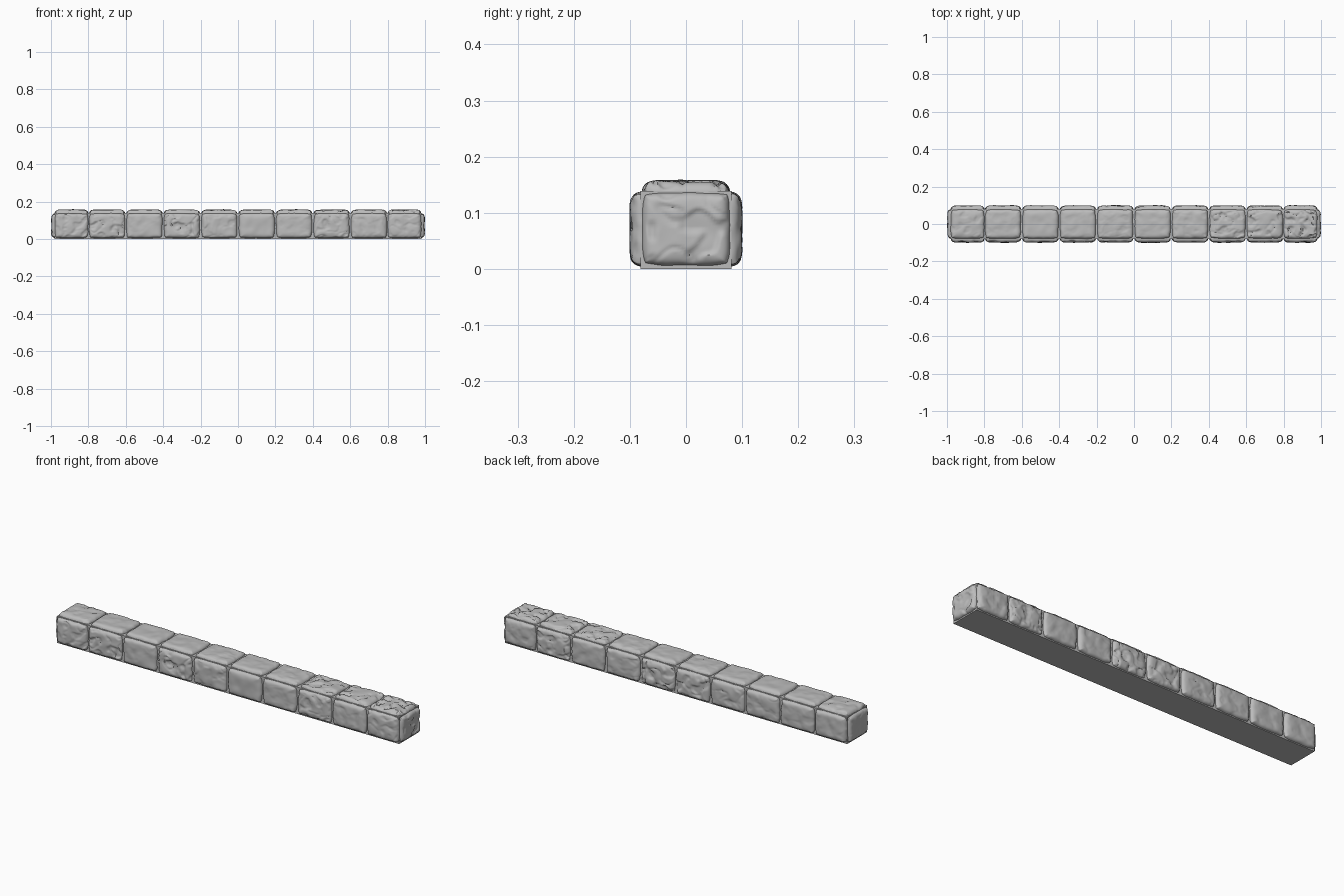
import bpy
import bmesh
import math
from mathutils import Vector, noise

if "Cube" in bpy.data.objects:
    bpy.data.objects.remove(bpy.data.objects["Cube"], do_unlink=True)

stone_grey = bpy.data.materials.new("stone_grey")
stone_grey.use_nodes = True
GREY = (0.5, 0.5, 0.5, 1)
stone_grey.diffuse_color = GREY
stone_grey.node_tree.nodes["Principled BSDF"].inputs["Base Color"].default_value = GREY

X, Y, Z = Vector((1, 0, 0)), Vector((0, 1, 0)), Vector((0, 0, 1))
DEPTH = 0.02      # how far a stone stands out of the core
BED = 0.004       # how far its rim is sunk into the core


def finish(name, bm):
    mesh = bpy.data.meshes.new(name)
    bmesh.ops.recalc_face_normals(bm, faces=bm.faces)
    bm.to_mesh(mesh)
    bm.free()
    obj = bpy.data.objects.new(name, mesh)
    bpy.context.collection.objects.link(obj)
    mesh.materials.append(stone_grey)
    return obj


def stone(name, centre, u, v, half_u, half_v, rough, seed):
    """Domed, worn stone face standing out along u x v."""
    out = u.cross(v)
    bm = bmesh.new()
    shift = Vector((seed * 7.3, seed * 3.1, seed * 1.7))
    n = 40
    rows = []
    for i in range(n + 1):
        row = []
        for j in range(n + 1):
            # samples crowd towards the rim so that the edge is crisp
            a = math.sin((i / n - 0.5) * math.pi)
            b = math.sin((j / n - 0.5) * math.pi)
            edge = max(abs(a), abs(b))
            rise = (1 - edge ** 8) ** 0.5
            # rounded corners and a wavering outline
            pinch = 1 - 0.07 * (a * b) ** 4
            p = u * (a * half_u * pinch) + v * (b * half_v * pinch)
            wave = noise.noise(p * 20 + shift)
            p *= 1 - 0.05 * abs(wave) * edge
            height = DEPTH - 0.002 + 0.003 * noise.noise(p * 25 + shift)
            # chipped hollows and narrow cracks
            chip = noise.noise(p * 28 - shift)
            height -= rough * 0.009 * min(1, max(0, chip * 5 - 0.4))
            crack = abs(noise.noise(p * 16 + shift * 2))
            height -= rough * 0.006 * max(0, 1 - crack * 12)
            height = min(height, DEPTH)
            row.append(bm.verts.new(centre + p + out * (rise * (height + BED) - BED)))
        rows.append(row)
    for i in range(n):
        for j in range(n):
            bm.faces.new((rows[i][j], rows[i + 1][j], rows[i + 1][j + 1], rows[i][j + 1]))
    obj = finish(name, bm)
    # keep the outward side of the open shell facing out
    if sum((f.normal.dot(out) for f in obj.data.polygons)) < 0:
        obj.data.flip_normals()
    obj.select_set(True)
    bpy.context.view_layer.objects.active = obj
    bpy.ops.object.shade_smooth_by_angle(angle=math.radians(50))
    obj.select_set(False)


# mortar core with a flat underside
HALF_X, HALF_Y, TOP = 0.98, 0.081, 0.139
bm = bmesh.new()
bmesh.ops.create_cube(bm, size=1)
for vert in bm.verts:
    vert.co = Vector((vert.co.x * 2 * HALF_X, vert.co.y * 2 * HALF_Y, (vert.co.z + 0.5) * TOP))
finish("mortar_core", bm)

# rows of ten stones; each string gives the wear from -x to +x
MID = 0.071
rows = [
    ("front_stone", Vector((0, -HALF_Y, MID)), X, Z, 0.067, "4618301523"),
    ("back_stone", Vector((0, HALF_Y, MID)), -X, Z, 0.067, "1124672162"),
    ("top_stone", Vector((0, 0, TOP)), X, Y, 0.079, "3101212789"),
]
for k, (name, base, u, v, half_v, wear) in enumerate(rows):
    for i, grade in enumerate(wear):
        half_u = 0.091 if i in (0, 9) else 0.097
        x = max(-0.89, min(0.89, -0.9 + 0.2 * i))
        stone(f"{name}_{i + 1}", base + X * x, u, v, half_u, half_v,
              int(grade) / 9, k * 10 + i + 1)

# one stone on each end
stone("left_end_stone", Vector((HALF_X, 0, MID)), Y, Z, 0.079, 0.066, 0.6, 41)
stone("right_end_stone", Vector((-HALF_X, 0, MID)), -Y, Z, 0.079, 0.066, 0.2, 42)
